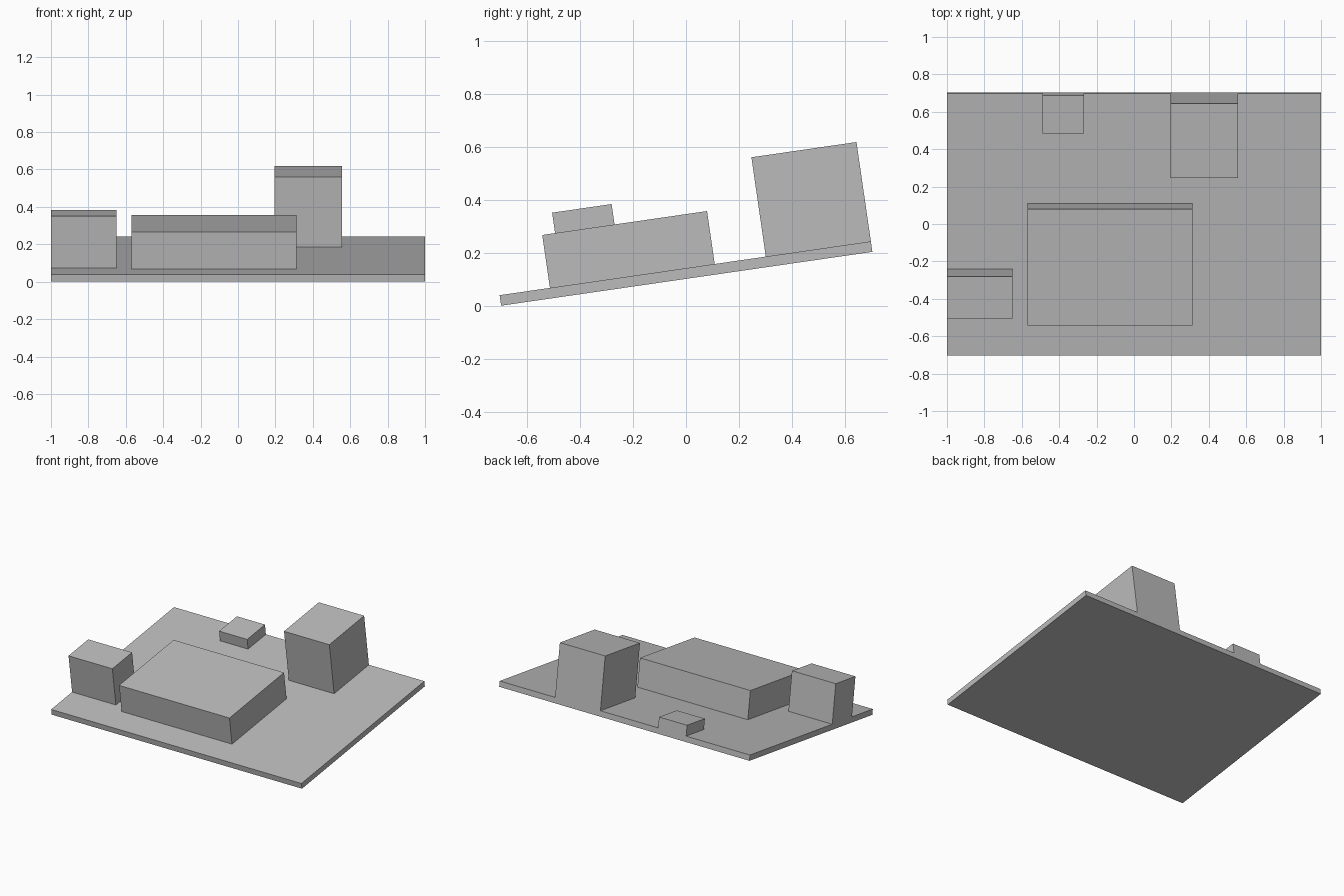
import bpy, math
from mathutils import Matrix

cube = bpy.data.objects.get("Cube")
if cube:
    bpy.data.objects.remove(cube, do_unlink=True)

# Single plain material
grey = bpy.data.materials.new("mid_grey")
grey.use_nodes = True
colour = (0.5, 0.5, 0.5, 1)
grey.diffuse_color = colour
grey.node_tree.nodes["Principled BSDF"].inputs["Base Color"].default_value = colour

# Sloping site: local origin is the front edge of the plate's top surface
TILT = math.atan2(0.203, 1.4)
LENGTH, THICK = 1.417, 0.04
HALF_DEPTH = (LENGTH * math.cos(TILT) + THICK * math.sin(TILT)) / 2
SLOPE = Matrix.Translation((0, -HALF_DEPTH, THICK * math.cos(TILT))) @ Matrix.Rotation(TILT, 4, 'X')


def block(name, x, y, z):
    """Box between (min, max) limits, laid out square to the slope."""
    bpy.ops.mesh.primitive_cube_add(size=1)
    ob = bpy.context.object
    ob.name = name
    limits = (x, y, z)
    centre = [(a + b) / 2 for a, b in limits]
    size = [b - a for a, b in limits]
    ob.data.transform(Matrix.Translation(centre) @ Matrix.Diagonal((*size, 1)))
    ob.matrix_world = SLOPE
    ob.data.materials.append(grey)


# Ground plate and the four blocks standing on it
block("base_plate", (-1, 1), (0, LENGTH), (-THICK, 0))
block("wide_block", (-0.57, 0.312), (0.192, 0.821), (0, 0.202))
block("tall_block", (0.195, 0.557), (1.016, LENGTH), (0, 0.379))
block("corner_block", (-1, -0.65), (0.241, 0.468), (0, 0.28))
block("small_block", (-0.49, -0.266), (1.212, LENGTH), (0, 0.075))
